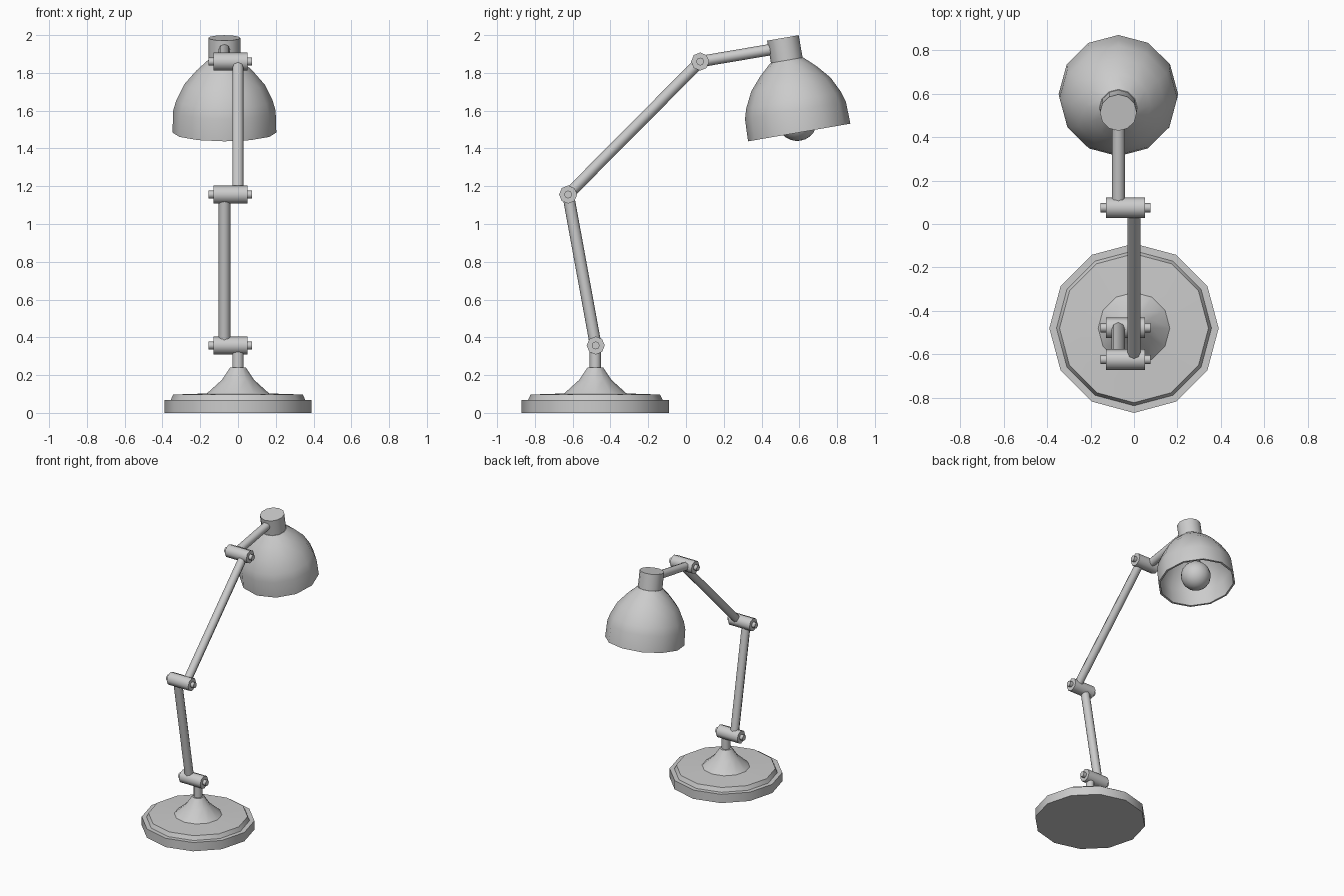
import bpy, bmesh, math
from mathutils import Vector, Matrix

if "Cube" in bpy.data.objects:
    bpy.data.objects.remove(bpy.data.objects["Cube"])


def finish(name, bm, matrix, angle):
    bmesh.ops.recalc_face_normals(bm, faces=bm.faces)
    me = bpy.data.meshes.new(name)
    bm.to_mesh(me)
    bm.free()
    ob = bpy.data.objects.new(name, me)
    bpy.context.collection.objects.link(ob)
    ob.matrix_world = matrix
    bpy.ops.object.select_all(action='DESELECT')
    ob.select_set(True)
    bpy.context.view_layer.objects.active = ob
    bpy.ops.object.shade_smooth_by_angle(angle=math.radians(angle))
    return ob


def lathe(name, profile, sides, matrix, angle=40):
    """Revolve (radius, z) points around local z; radius 0 closes the end."""
    bm = bmesh.new()
    rings = []
    for r, z in profile:
        if r == 0:
            rings.append([bm.verts.new((0, 0, z))] * sides)
        else:
            rings.append([bm.verts.new((r * math.cos(math.tau * i / sides),
                                        r * math.sin(math.tau * i / sides), z))
                          for i in range(sides)])
    for a, b in zip(rings, rings[1:]):
        for i in range(sides):
            j = (i + 1) % sides
            quad = [a[i], a[j], b[j], b[i]]
            bm.faces.new(list(dict.fromkeys(quad)))
    return finish(name, bm, matrix, angle)


def rod(name, p, q, r, sides=8):
    p, q = Vector(p), Vector(q)
    d = q - p
    m = Matrix.Translation(p) @ d.to_track_quat('Z', 'Y').to_matrix().to_4x4()
    n = d.length
    return lathe(name, [(0, 0), (r, 0), (r, n), (0, n)], sides, m, 50)


# weighted base with flared collar and short stem
BY = -0.48
lathe("base", [(0, 0), (0.39, 0), (0.39, 0.067), (0.357, 0.067), (0.343, 0.097),
               (0.165, 0.103), (0.085, 0.175), (0.042, 0.24), (0.03, 0.24),
               (0.03, 0.355), (0, 0.355)], 12, Matrix.Translation((0, BY, 0)))

# hinge barrels, each with a pin through it
joints = [(-0.478, 0.357), (-0.624, 1.156), (0.075, 1.86)]
for name, (y, z) in zip(("lower", "middle", "upper"), joints):
    rod(name + "_hinge", (-0.13, y, z), (0.05, y, z), 0.048)
    rod(name + "_pin", (-0.155, y, z), (0.075, y, z), 0.021)

# arms, alternating sides of the hinges
AX = -0.072
rod("lower_arm", (AX, *joints[0]), (AX, *joints[1]), 0.031)
rod("upper_arm", (0, *joints[1]), (0, *joints[2]), 0.03)
rod("head_arm", (AX, *joints[2]), (AX, 0.5, 1.932), 0.03)

# lamp head, tilted about x
head = Matrix.Translation((AX, 0.513, 1.985)) @ Matrix.Rotation(math.radians(9.8), 4, 'X')
lathe("socket_cap", [(0, 0), (0.085, 0), (0.085, -0.14), (0, -0.14)], 12, head)
outer = [(0.088, -0.12), (0.15, -0.177), (0.213, -0.25), (0.255, -0.335),
         (0.271, -0.39), (0.275, -0.508)]
inner = [(r - 0.014, z - (0.01 if z > -0.3 else 0)) for r, z in reversed(outer)]
lathe("shade", [(0, -0.12)] + outer + inner + [(0, -0.13)], 12, head)

# bulb with neck
bulb = [(0, -0.2), (0.045, -0.2), (0.045, -0.33)]
bulb += [(0.105 * math.sin(math.radians(a)), -0.447 + 0.105 * math.cos(math.radians(a)))
         for a in range(30, 180, 15)] + [(0, -0.552)]
lathe("bulb", bulb, 16, head, 60)
